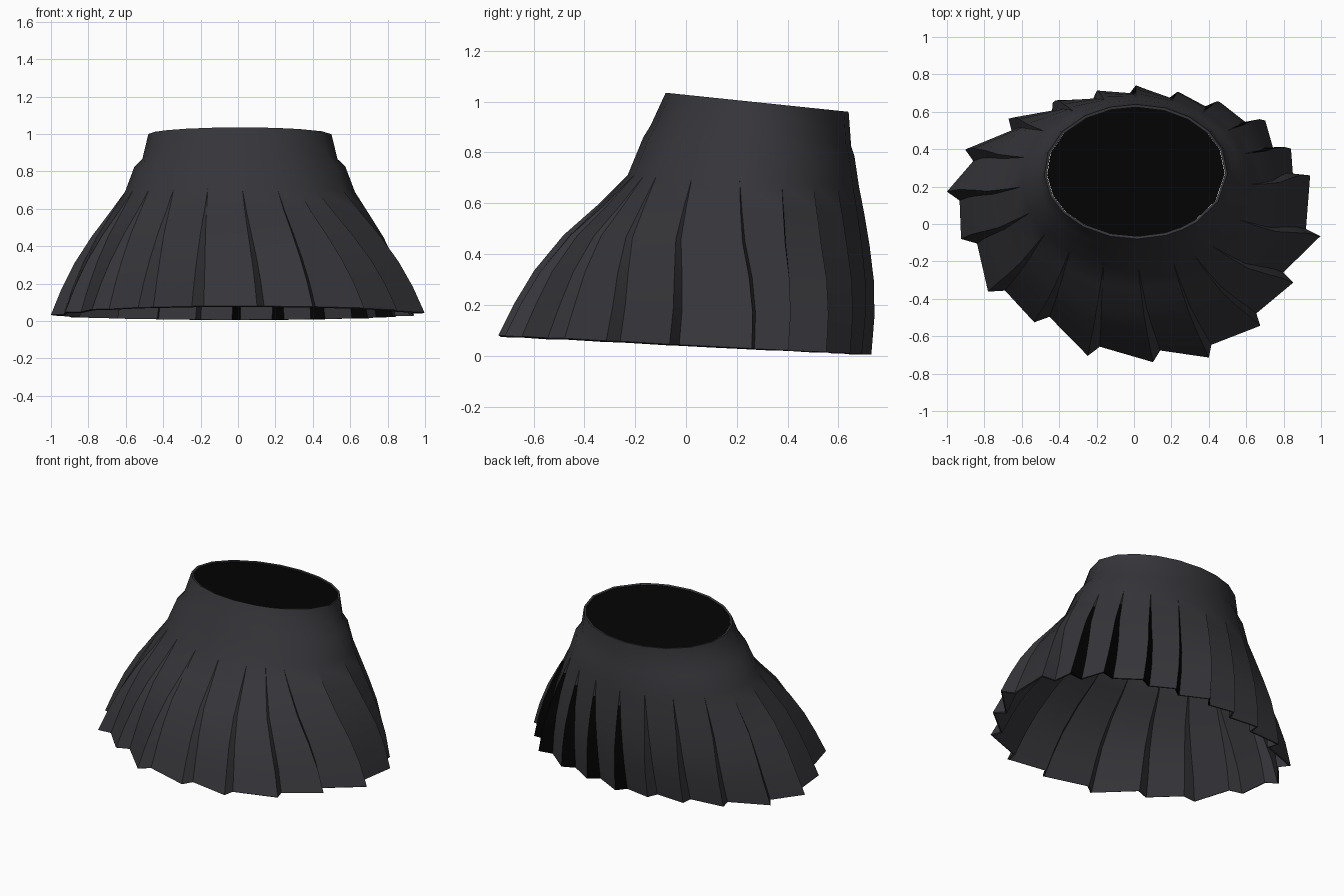
import bpy, bmesh, math

cube = bpy.data.objects.get("Cube")
if cube:
    bpy.data.objects.remove(cube, do_unlink=True)


def make_material(name, color):
    mat = bpy.data.materials.new(name)
    mat.use_nodes = True
    mat.diffuse_color = color
    bsdf = next(n for n in mat.node_tree.nodes if n.type == 'BSDF_PRINCIPLED')
    bsdf.inputs["Base Color"].default_value = color
    return mat


charcoal = make_material("charcoal cloth", (0.036, 0.036, 0.042, 1))
black = make_material("black lining", (0.001, 0.001, 0.001, 1))

# Rings from waist to hem: half width, front y, back y, front z, back z, pleat depth
RINGS = [
    (0.49, -0.08, 0.64, 1.035, 0.96, 0),
    (0.522, -0.14, 0.65, 0.905, 0.825, 0),
    (0.565, -0.168, 0.663, 0.86, 0.785, 0),
    (0.615, -0.23, 0.68, 0.71, 0.67, 0),
    (0.69, -0.345, 0.70, 0.595, 0.56, 0.25),
    (0.78, -0.48, 0.72, 0.475, 0.43, 0.5),
    (0.87, -0.595, 0.735, 0.335, 0.29, 0.75),
    (0.94, -0.67, 0.735, 0.21, 0.15, 0.9),
    (1.0, -0.735, 0.722, 0.08, 0.005, 1),
]

# Irregular hand-set pleats: angle at the waist, angle at the hem, reach at the hem
PLEATS = [
    (-1.55, -1.47, 1.01), (-1.24, -1.18, 1.05), (-1.04, -0.83, 1),
    (-0.85, -0.46, 0.95), (-0.46, -0.08, 1), (-0.03, 0.37, 1.01),
    (0.34, 0.59, 1.01), (0.65, 0.83, 1.04), (0.95, 1.09, 1.01),
    (1.25, 1.32, 0.99), (1.57, 1.56, 1.01), (1.85, 1.78, 0.99),
    (2.15, 2.02, 1), (2.5, 2.28, 1.03), (2.85, 2.59, 1.06),
    (3.2, 2.9, 1.03), (3.52, 3.25, 0.93), (3.8, 3.7, 0.92),
    (4.1, 4.07, 0.89), (4.43, 4.46, 0.99),
]


def ring_point(ring, angle, scale=1.0, drop=0.0):
    """Point on a tilted oval ring; the waist sits slightly to the left."""
    half_x, front, back, z_front, z_back, fold = ring
    c, s = math.cos(angle), math.sin(angle)
    mid, half_y = (front + back) / 2, (back - front) / 2
    z = z_front + (z_back - z_front) * (1 + s) / 2
    return (half_x * c * scale + 0.01 * (1 - fold), mid + half_y * s * scale, z - drop)


def finish(name, bm, materials):
    mesh = bpy.data.meshes.new(name)
    bm.to_mesh(mesh)
    bm.free()
    for mat in materials:
        mesh.materials.append(mat)
    obj = bpy.data.objects.new(name, mesh)
    bpy.context.collection.objects.link(obj)
    return obj


# Pleated skirt with waistband: each pleat has a crest and a tucked valley
bm = bmesh.new()
rows = []
for ring in RINGS:
    fold = ring[-1]
    row = []
    for waist, hem, reach in PLEATS:
        angle = waist + (hem - waist) * fold
        scale = 1 + (reach - 1) * fold
        row.append(bm.verts.new(ring_point(ring, angle, scale)))
        row.append(bm.verts.new(ring_point(ring, angle + 0.05 * fold,
                                           scale - 0.08 * fold)))
    rows.append(row)

count = 2 * len(PLEATS)
for r, (upper, lower) in enumerate(zip(rows, rows[1:])):
    for i in range(count):
        j = (i + 1) % count
        face = bm.faces.new((upper[i], lower[i], lower[j], upper[j]))
        # The tucks of the back left pleats show the lining
        if i % 2 == 0 and 6 <= i // 2 <= 10 and r >= 4:
            face.material_index = 1
bmesh.ops.remove_doubles(bm, verts=bm.verts[:], dist=0.0005)
skirt = finish("pleated_skirt", bm, (charcoal, black))

# Cloth thickness, then smooth shading with crisp folds and rims
bpy.ops.object.select_all(action='DESELECT')
skirt.select_set(True)
bpy.context.view_layer.objects.active = skirt
cloth = skirt.modifiers.new("cloth thickness", 'SOLIDIFY')
cloth.thickness = 0.013
cloth.offset = -1
bpy.ops.object.modifier_apply(modifier=cloth.name)
bpy.ops.object.shade_smooth_by_angle(angle=math.radians(30))

# Dark panel closing the waist opening just below the rim
bm = bmesh.new()
bm.faces.new([bm.verts.new(ring_point(RINGS[0], waist, 0.97, 0.008))
              for waist, _, _ in PLEATS])
finish("waist_lining", bm, (black,))
